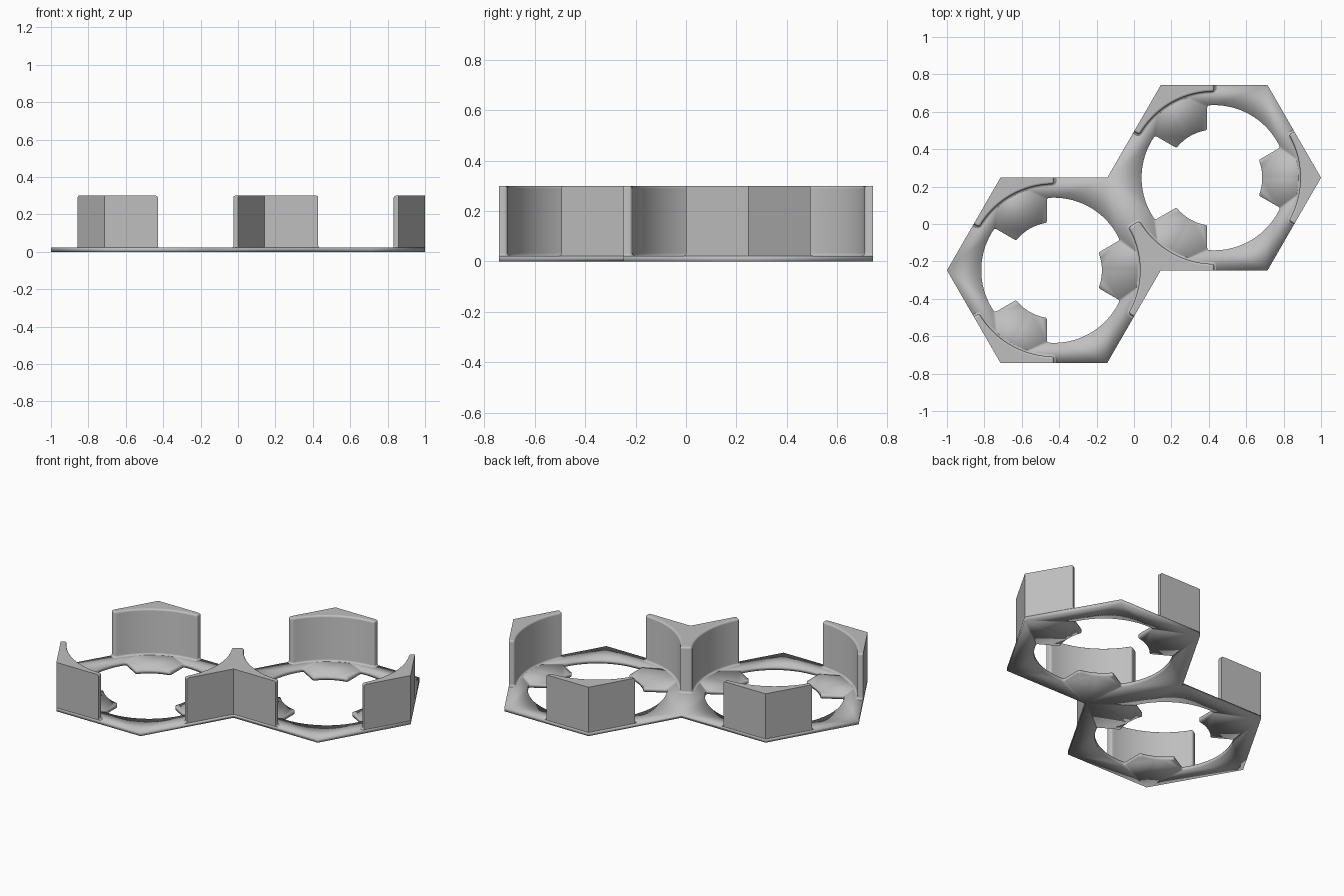
import bpy, bmesh
from math import sin, cos, pi, sqrt, atan2, radians
from mathutils import Vector, Matrix

if "Cube" in bpy.data.objects:
    bpy.data.objects.remove(bpy.data.objects["Cube"])

# Main dimensions
R = 2 / 3.5                    # hexagon corner radius
A = R * cos(pi / 6)            # hexagon flat radius
BASE, TOP = 0.022, 0.3         # plate thickness, wall height
WALL_R, HOLE_R, TAB_R = 0.461, 0.388, 0.257
TAB_INSET, ROUND = 0.037, 0.011
CENTRES = [Vector((s * 0.75 * R, s * A / 2, 0)) for s in (-1, 1)]
N = Vector((cos(pi / 6), sin(pi / 6), 0))     # edge midpoint direction
T = Vector((sin(pi / 6), -cos(pi / 6), 0))    # along the edge, to the corner

grey = bpy.data.materials.new("plain grey")
grey.use_nodes = True
grey.diffuse_color = (0.52, 0.52, 0.52, 1)
grey.node_tree.nodes["Principled BSDF"].inputs["Base Color"].default_value = grey.diffuse_color


def arc(r, a0, a1, n):
    return [Vector((r * cos(a), r * sin(a), 0))
            for a in (a0 + (a1 - a0) * i / n for i in range(n + 1))]


def fillet(r, v, f, side, n=5):
    """Round the corner of circle r and the line offset v; from circle to line."""
    d, k = v + side * f, r + side * f
    c = N * sqrt(k * k - d * d) + T * d
    p0, p1 = c * (r / k) - c, -T * side * f
    a0, a1 = atan2(p0.y, p0.x), atan2(p1.y, p1.x)
    a1 = a0 + (a1 - a0 + pi) % (2 * pi) - pi
    return [c + p for p in arc(f, a0, a1, n)]


def angle(p):
    return atan2(p.y, p.x)


def flip(p):
    return Vector((p.x, -p.y, 0))


def make_object(name, bm):
    mesh = bpy.data.meshes.new(name)
    bm.to_mesh(mesh)
    bm.free()
    mesh.materials.append(grey)
    ob = bpy.data.objects.new(name, mesh)
    bpy.context.collection.objects.link(ob)
    return ob


def smooth(ob):
    bpy.ops.object.select_all(action='DESELECT')
    ob.select_set(True)
    bpy.context.view_layer.objects.active = ob
    bpy.ops.object.shade_smooth_by_angle(angle=radians(32))


def hole_outline():
    """Round opening with three tabs pointing inwards."""
    inner = fillet(TAB_R, TAB_INSET, ROUND, 1)
    outer = fillet(HOLE_R, TAB_INSET, ROUND, -1)
    half = arc(TAB_R, 0, angle(inner[0]), 8)[:-1] + inner + outer[::-1]
    half += arc(HOLE_R, angle(outer[0]), pi / 3, 14)[1:]
    third = [flip(p) for p in half[-2:0:-1]] + half
    return [Matrix.Rotation(k * 2 * pi / 3, 3, 'Z') @ p for k in range(3) for p in third]


def wall_section(e):
    """Corner block between the hexagon edges and the round pocket, inset by e."""
    corner = fillet(WALL_R + e, e, 0.013 - e, 1)
    upper = [N * A + T * e] + corner[::-1]
    upper += arc(WALL_R + e, angle(corner[0]), 0, 14)[1:]
    return [Vector((R, 0, 0))] + upper + [flip(p) for p in upper[-2::-1]]


# Base plate: two joined hexagons with tabbed openings
bm = bmesh.new()
for c in CENTRES:
    edges = []
    for loop in (arc(R, 0, 2 * pi, 6)[:-1], hole_outline()):
        vs = [bm.verts.new(p + c) for p in loop]
        edges += [bm.edges.new((vs[i - 1], vs[i])) for i in range(len(vs))]
    bmesh.ops.triangle_fill(bm, use_beauty=True, edges=edges, normal=(0, 0, 1))
bmesh.ops.remove_doubles(bm, verts=bm.verts, dist=1e-4)
bm.normal_update()
for f in bm.faces:
    if f.normal.z < 0:
        f.normal_flip()
plate = make_object("base_plate", bm)
solid = plate.modifiers.new("thickness", 'SOLIDIFY')
solid.thickness = BASE
solid.offset = 1
smooth(plate)

# Corner walls: flared at the foot and rounded along the top inner edge
quarter = [i * pi / 8 for i in range(5)]
levels = [(BASE + ROUND * (1 - cos(q)), ROUND * (sin(q) - 1)) for q in quarter]
levels += [(TOP + ROUND * (sin(q) - 1), ROUND * (1 - cos(q))) for q in quarter]

bm = bmesh.new()
for c in CENTRES:
    for k in range(3):
        turn = Matrix.Rotation(k * 2 * pi / 3, 3, 'Z')
        rings = [[bm.verts.new(turn @ p + c + Vector((0, 0, z))) for p in wall_section(e)]
                 for z, e in levels]
        for a, b in zip(rings, rings[1:]):
            for i in range(len(a)):
                bm.faces.new((a[i - 1], a[i], b[i], b[i - 1]))
        cap = bm.faces.new(rings[-1])
        for e in cap.edges:
            e.smooth = False
bmesh.ops.remove_doubles(bm, verts=bm.verts, dist=1e-5)
bm.normal_update()

# Open the hidden seam where the two middle walls meet
seam = [f for f in bm.faces if abs(f.calc_center_median().dot(N)) < 1e-4
        and abs(f.normal.dot(N)) > 0.99]
bmesh.ops.delete(bm, geom=seam, context='FACES')
smooth(make_object("corner_walls", bm))
